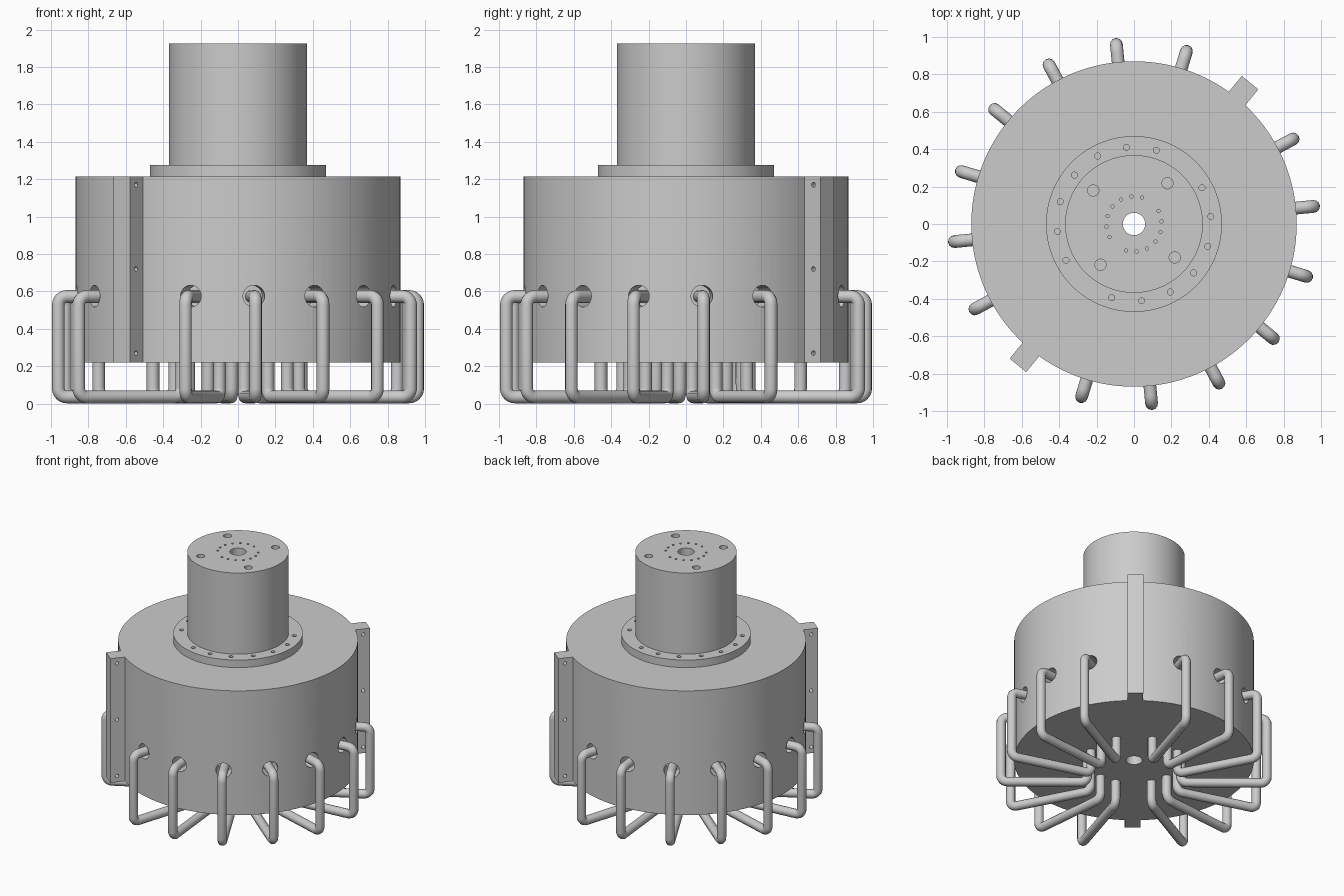
import bpy, bmesh
from math import radians, sin, cos, pi
from mathutils import Matrix, Vector

if "Cube" in bpy.data.objects:
    bpy.data.objects.remove(bpy.data.objects["Cube"])

TAB = 50.6                                    # direction of the mounting tabs
TUBES = [TAB + 22.5 * k for k in range(16) if k % 8]


def polar(r, deg, z=0.0):
    return Vector((r * cos(radians(deg)), r * sin(radians(deg)), z))


def mesh_object(name, bm):
    bmesh.ops.recalc_face_normals(bm, faces=bm.faces)
    me = bpy.data.meshes.new(name)
    bm.to_mesh(me)
    bm.free()
    ob = bpy.data.objects.new(name, me)
    bpy.context.collection.objects.link(ob)
    return ob


def bored_disc(name, r, z0, z1, bore=0.06, n=128):
    """Solid of revolution with a central through bore."""
    bm = bmesh.new()
    profile = [(bore, z0), (r, z0), (r, z1), (bore, z1)]
    rings = [[bm.verts.new(polar(p, 360 * i / n, z)) for p, z in profile] for i in range(n)]
    for i in range(n):
        a, b = rings[i], rings[(i + 1) % n]
        for j in range(4):
            k = (j + 1) % 4
            bm.faces.new((a[j], b[j], b[k], a[k]))
    return mesh_object(name, bm)


def add_rod(bm, p0, p1, r, n=24):
    """Cylinder between two points, used as a drill."""
    d = p1 - p0
    mat = Matrix.Translation((p0 + p1) / 2) @ d.to_track_quat('Z', 'Y').to_matrix().to_4x4()
    bmesh.ops.create_cone(bm, cap_ends=True, segments=n, radius1=r, radius2=r,
                          depth=d.length, matrix=mat)


def boolean(ob, bm, op):
    tool = mesh_object("cutter", bm)
    tool.hide_render = True
    mod = ob.modifiers.new("bool", 'BOOLEAN')
    mod.operation, mod.solver, mod.object = op, 'EXACT', tool
    bpy.context.view_layer.objects.active = ob
    bpy.ops.object.modifier_apply(modifier=mod.name)
    bpy.data.objects.remove(tool)


def smooth(ob):
    bpy.ops.object.select_all(action='DESELECT')
    ob.select_set(True)
    bpy.context.view_layer.objects.active = ob
    bpy.ops.object.shade_smooth_by_angle(angle=radians(30))


# Main drum with two mounting tabs
drum = bored_disc("drum", 0.87, 0.22, 1.215)
bm = bmesh.new()
for a in (TAB, TAB + 180):
    mat = (Matrix.Translation(polar(0.889, a, 0.7175)) @ Matrix.Rotation(radians(a), 4, 'Z')
           @ Matrix.Diagonal((0.178, 0.114, 0.995, 1)))
    bmesh.ops.create_cube(bm, size=1, matrix=mat)
boolean(drum, bm, 'UNION')

# Tube ports in the drum wall and bolt holes through the tabs
bm = bmesh.new()
for a in TUBES:
    add_rod(bm, polar(0.74, a, 0.575), polar(0.95, a, 0.575), 0.058, 32)
for a in (TAB, TAB + 180):
    side = polar(0.1, a + 90)
    for z in (0.27, 0.72, 1.17):
        c = polar(0.928, a, z)
        add_rod(bm, c - side, c + side, 0.013, 16)
boolean(drum, bm, 'DIFFERENCE')

# Bolted flange
flange = bored_disc("flange", 0.47, 1.215, 1.275)
bm = bmesh.new()
for a in TUBES:
    add_rod(bm, polar(0.412, a, 1.225), polar(0.412, a, 1.3), 0.016, 16)
boolean(flange, bm, 'DIFFERENCE')

# Upper housing with pin holes and four larger sockets
housing = bored_disc("upper_housing", 0.368, 1.275, 1.925)
bm = bmesh.new()
for a in TUBES:
    add_rod(bm, polar(0.148, a, 1.86), polar(0.148, a, 1.95), 0.009, 12)
for k in range(4):
    add_rod(bm, polar(0.282, TAB + 90 * k, 1.5), polar(0.282, TAB + 90 * k, 1.95), 0.03)
boolean(housing, bm, 'DIFFERENCE')

for ob in (drum, flange, housing):
    smooth(ob)

# Bent tube path: out of the wall port, down, inward under the drum, up into its base
corners = [(0.7, 0.573), (0.965, 0.573), (0.965, 0.036), (0.34, 0.036), (0.34, 0.26)]
corners = [Vector((r, 0, z)) for r, z in corners]
BEND, STEPS = 0.045, 6
path = [corners[0]]
for p, c, q in zip(corners, corners[1:], corners[2:]):
    u, v = (p - c).normalized(), (q - c).normalized()
    for i in range(STEPS + 1):
        t = pi / 2 * i / STEPS
        path.append(c + BEND * (u * (1 - sin(t)) + v * (1 - cos(t))))
path.append(corners[-1])

curve = bpy.data.curves.new("tube", 'CURVE')
curve.dimensions = '3D'
curve.bevel_depth = 0.034
curve.bevel_resolution = 4
curve.use_fill_caps = True
spline = curve.splines.new('POLY')
spline.points.add(len(path) - 1)
for pt, co in zip(spline.points, path):
    pt.co = (*co, 1)
    pt.radius = 1
spline.use_smooth = True

# Fourteen tubes around the drum, skipping the tab positions
for i, a in enumerate(TUBES):
    ob = bpy.data.objects.new(f"tube_{i + 1}", curve)
    ob.rotation_euler.z = radians(a)
    bpy.context.collection.objects.link(ob)
